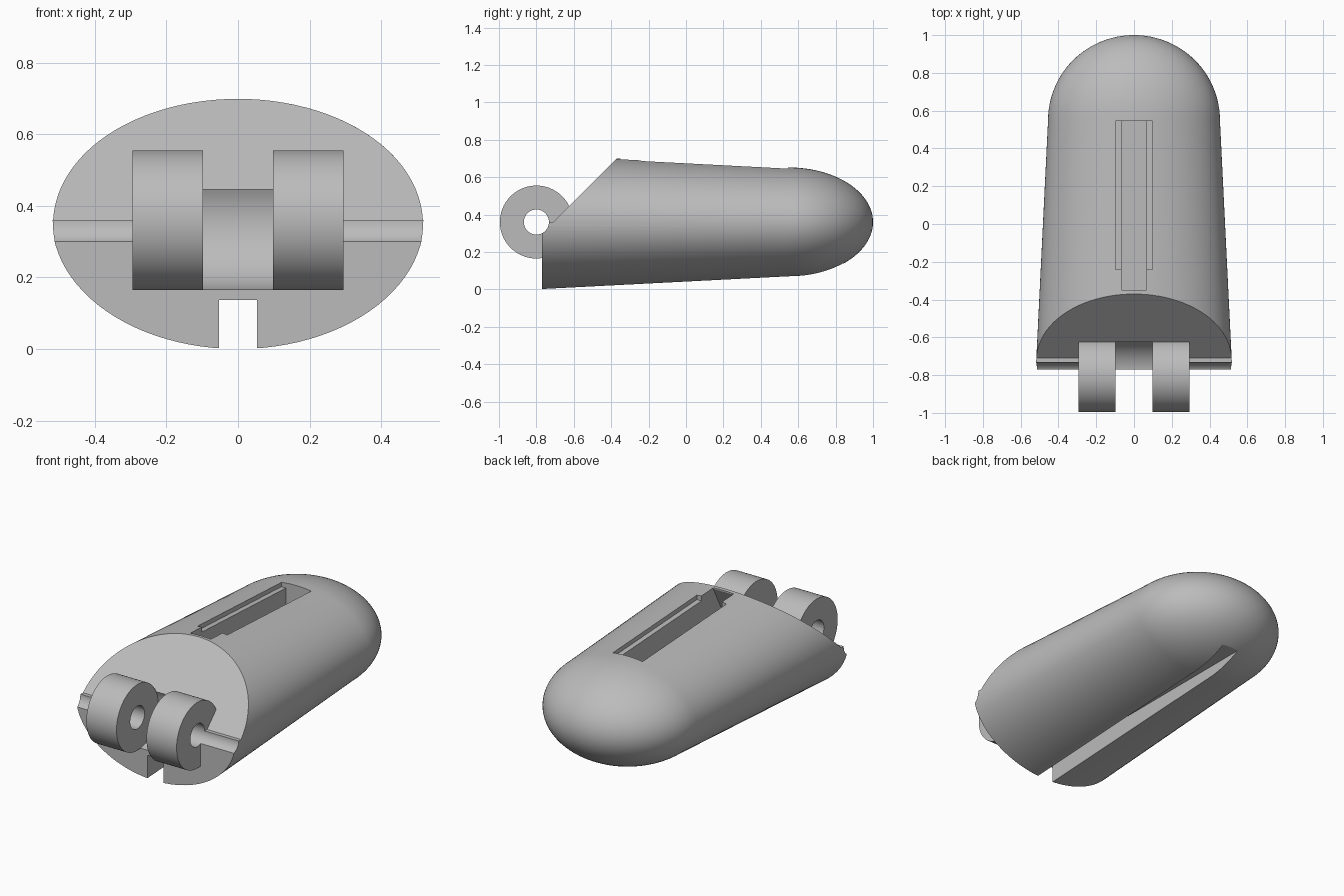
import bpy, bmesh
from math import sin, cos, pi

cube = bpy.data.objects.get("Cube")
if cube:
    bpy.data.objects.remove(cube, do_unlink=True)

grey = bpy.data.materials.new("plain grey")
grey.use_nodes = True
GREY = (0.5, 0.5, 0.5, 1)
grey.diffuse_color = GREY
grey.node_tree.nodes["Principled BSDF"].inputs["Base Color"].default_value = GREY

AXIS_Y, AXIS_Z = -0.8, 0.36      # hinge pivot, also the height of the body's axis
SEG = 96


def make_object(name, bm):
    bmesh.ops.recalc_face_normals(bm, faces=bm.faces)
    mesh = bpy.data.meshes.new(name)
    bm.to_mesh(mesh)
    bm.free()
    mesh.materials.append(grey)
    obj = bpy.data.objects.new(name, mesh)
    bpy.context.collection.objects.link(obj)
    return obj


def prism(name, profile, half_width):
    """Side profile of (y, z) points, extruded evenly to both sides in x."""
    bm = bmesh.new()
    face = bm.faces.new([bm.verts.new((-half_width, y, z)) for y, z in profile])
    new = bmesh.ops.extrude_face_region(bm, geom=[face])["geom"]
    verts = [v for v in new if isinstance(v, bmesh.types.BMVert)]
    bmesh.ops.translate(bm, verts=verts, vec=(2 * half_width, 0, 0))
    return make_object(name, bm)


def pivot_cylinder(name, radius, half_width):
    turn = [2 * pi * i / SEG for i in range(SEG)]
    return prism(name, [(AXIS_Y + radius * cos(t), AXIS_Z + radius * sin(t))
                        for t in turn], half_width)


def combine(obj, tool, operation="DIFFERENCE"):
    mod = obj.modifiers.new(operation.lower(), "BOOLEAN")
    mod.operation, mod.object, mod.solver = operation, tool, "EXACT"
    bpy.context.view_layer.objects.active = obj
    bpy.ops.object.modifier_apply(modifier=mod.name)
    bpy.data.objects.remove(tool, do_unlink=True)


# Body: tapering elliptical barrel closed by a rounded end
bm = bmesh.new()
DOME_Y, DOME_LEN, RX, RZ = 0.55, 0.45, 0.455, 0.292
STEPS = 24
stations = [(-0.77, 0.52, 0.36)]
for i in range(STEPS):
    a = pi / 2 * i / STEPS
    stations.append((DOME_Y + DOME_LEN * sin(a), RX * cos(a), RZ * cos(a)))
rings = [[bm.verts.new((rx * cos(2 * pi * k / SEG), y, AXIS_Z + rz * sin(2 * pi * k / SEG)))
          for k in range(SEG)] for y, rx, rz in stations]
tip = bm.verts.new((0, DOME_Y + DOME_LEN, AXIS_Z))
bm.faces.new(rings[0])
for a, b in zip(rings, rings[1:]):
    for k in range(SEG):
        n = (k + 1) % SEG
        bm.faces.new((a[k], a[n], b[n], b[k]))
for k in range(SEG):
    bm.faces.new((rings[-1][k], rings[-1][(k + 1) % SEG], tip))
body = make_object("fingertip_body", bm)

# Sloping cut over the upper front
combine(body, prism("slope_cutter", [(-0.71, 0.36), (-0.21, 0.86), (-1.1, 0.86), (-1.1, 0.36)], 0.7))

# Hinge knuckle, split into two lugs and drilled through
combine(body, pivot_cylinder("knuckle", 0.195, 0.295), "UNION")
combine(body, pivot_cylinder("lug_gap_cutter", 0.1955, 0.098))
combine(body, pivot_cylinder("pin_hole_cutter", 0.067, 0.7))

# Groove along the underside
combine(body, prism("groove_cutter", [(-1.1, -0.1), (1.1, -0.1), (1.1, 0.137), (-1.1, 0.137)], 0.053))

# Stepped pocket in the top: shallow ledge, then a deep slot
combine(body, prism("ledge_cutter", [(-0.24, 0.66), (0.545, 0.62), (0.545, 0.8), (-0.24, 0.8)], 0.097))
combine(body, prism("slot_cutter", [(-0.45, 0.5), (0.545, 0.5), (0.545, 0.8),
                                    (-0.35, 0.8), (-0.35, 0.69)], 0.067))

# Smooth curves with crisp cut edges
bpy.ops.object.select_all(action="DESELECT")
body.select_set(True)
bpy.context.view_layer.objects.active = body
bpy.ops.object.shade_smooth_by_angle(angle=pi / 7)
